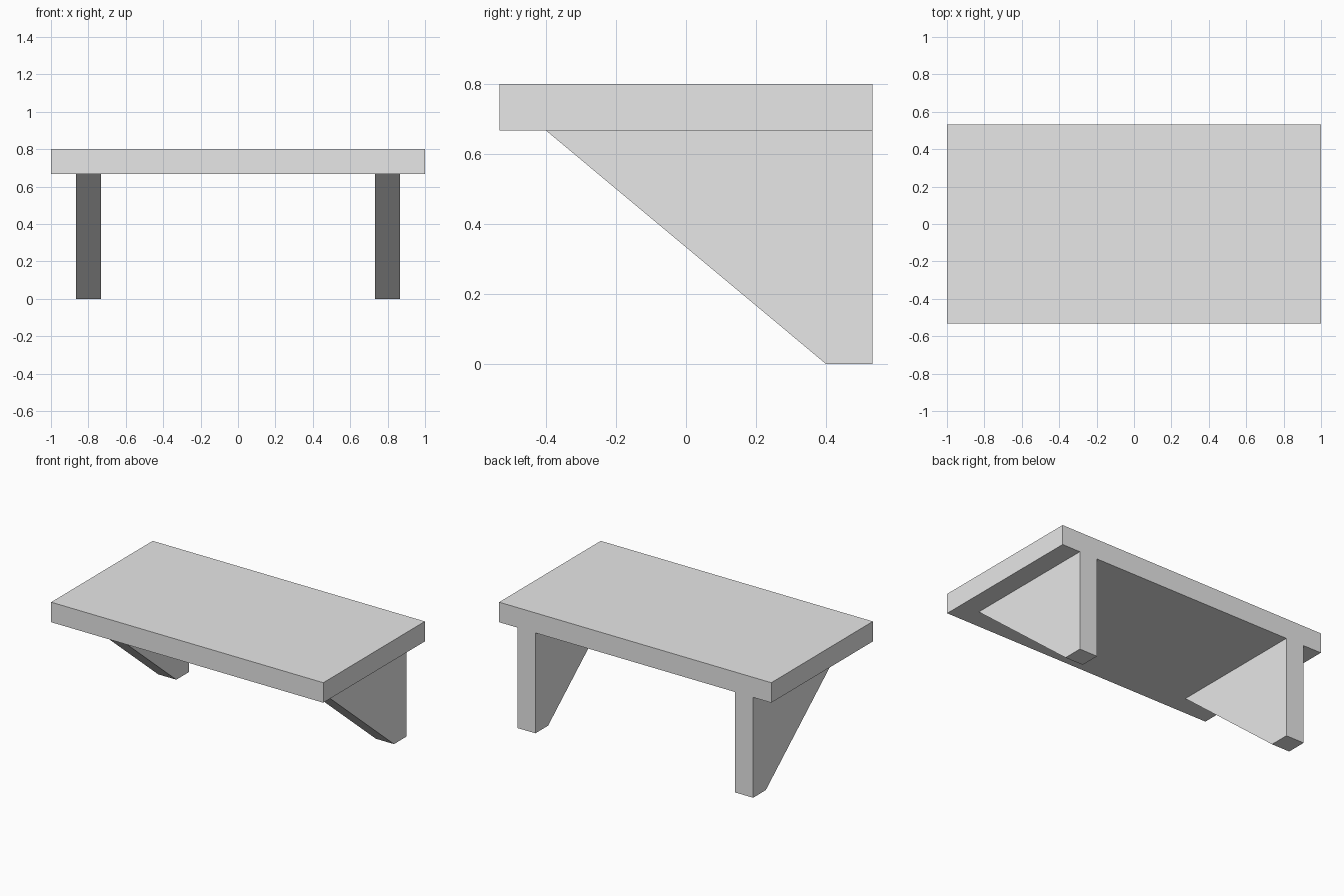
import bpy
import bmesh
from mathutils import Vector

cube = bpy.data.objects.get("Cube")
if cube:
    bpy.data.objects.remove(cube, do_unlink=True)

# Single plain grey
GREY = (0.8, 0.8, 0.8, 1.0)
grey = bpy.data.materials.new("plain_grey")
grey.use_nodes = True
grey.diffuse_color = GREY
grey.node_tree.nodes["Principled BSDF"].inputs["Base Color"].default_value = GREY

DEPTH = 0.533      # half depth of the shelf
TOP = 0.8
UNDERSIDE = 0.667
THICK = 0.133      # thickness of the brackets


def extrude_profile(name, profile, x_start, width):
    """Solid made by extruding a (y, z) profile along x."""
    bm = bmesh.new()
    face = bm.faces.new([bm.verts.new((x_start, y, z)) for y, z in profile])
    result = bmesh.ops.extrude_face_region(bm, geom=[face])
    moved = [v for v in result["geom"] if isinstance(v, bmesh.types.BMVert)]
    bmesh.ops.translate(bm, verts=moved, vec=Vector((width, 0, 0)))
    bmesh.ops.recalc_face_normals(bm, faces=bm.faces)
    mesh = bpy.data.meshes.new(name)
    bm.to_mesh(mesh)
    bm.free()
    mesh.materials.append(grey)
    obj = bpy.data.objects.new(name, mesh)
    bpy.context.collection.objects.link(obj)
    return obj


# Shelf board
board = [(-DEPTH, UNDERSIDE), (DEPTH, UNDERSIDE), (DEPTH, TOP), (-DEPTH, TOP)]
extrude_profile("shelf_board", board, -1, 2)

# Tapered brackets, flush with the back edge of the board
bracket = [(-0.4, UNDERSIDE), (0.4, 0), (DEPTH, 0), (DEPTH, UNDERSIDE)]
for side, x in (("left", 0.8), ("right", -0.8)):
    extrude_profile(side + "_bracket", bracket, x - THICK / 2, THICK)
